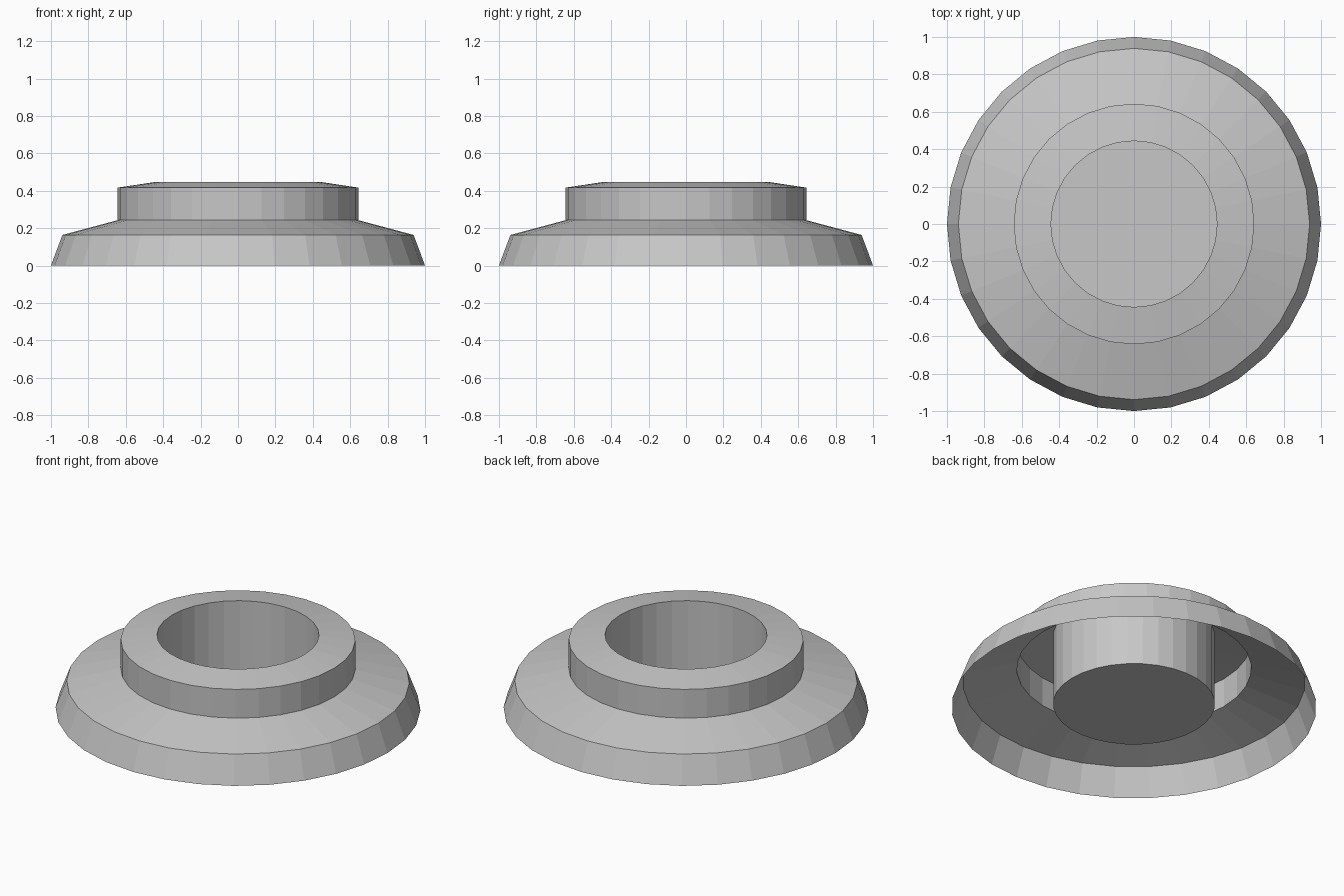
import bpy
import bmesh
from math import cos, sin, tau

cube = bpy.data.objects.get("Cube")
if cube:
    bpy.data.objects.remove(cube, do_unlink=True)

SIDES = 32

grey = bpy.data.materials.new("plain_grey")
grey.use_nodes = True
colour = (0.57, 0.57, 0.57, 1)
grey.diffuse_color = colour
grey.node_tree.nodes["Principled BSDF"].inputs["Base Color"].default_value = colour


def lathe(name, profile, close_end=False):
    """Turn a (radius, height) profile around z into an open shell."""
    bm = bmesh.new()
    rings = [[bm.verts.new((r * cos(tau * i / SIDES), r * sin(tau * i / SIDES), z))
              for i in range(SIDES)] for r, z in profile]
    for low, high in zip(rings, rings[1:]):
        for i in range(SIDES):
            j = (i + 1) % SIDES
            bm.faces.new((low[i], low[j], high[j], high[i]))
    if close_end:
        bm.faces.new(rings[-1])
    mesh = bpy.data.meshes.new(name)
    bm.to_mesh(mesh)
    bm.free()
    mesh.materials.append(grey)
    obj = bpy.data.objects.new(name, mesh)
    bpy.context.collection.objects.link(obj)
    return obj


# Flared skirt, open underneath, with a sloping shoulder
lathe("base_flange", [(1.0, 0), (0.939, 0.164), (0.643, 0.243)])

# Raised collar with a gently sloping top
lathe("collar", [(0.643, 0.243), (0.643, 0.417), (0.444, 0.447)])

# Sunken cup with a flat floor
lathe("cup", [(0.444, 0.447), (0.444, 0.02)], close_end=True)
